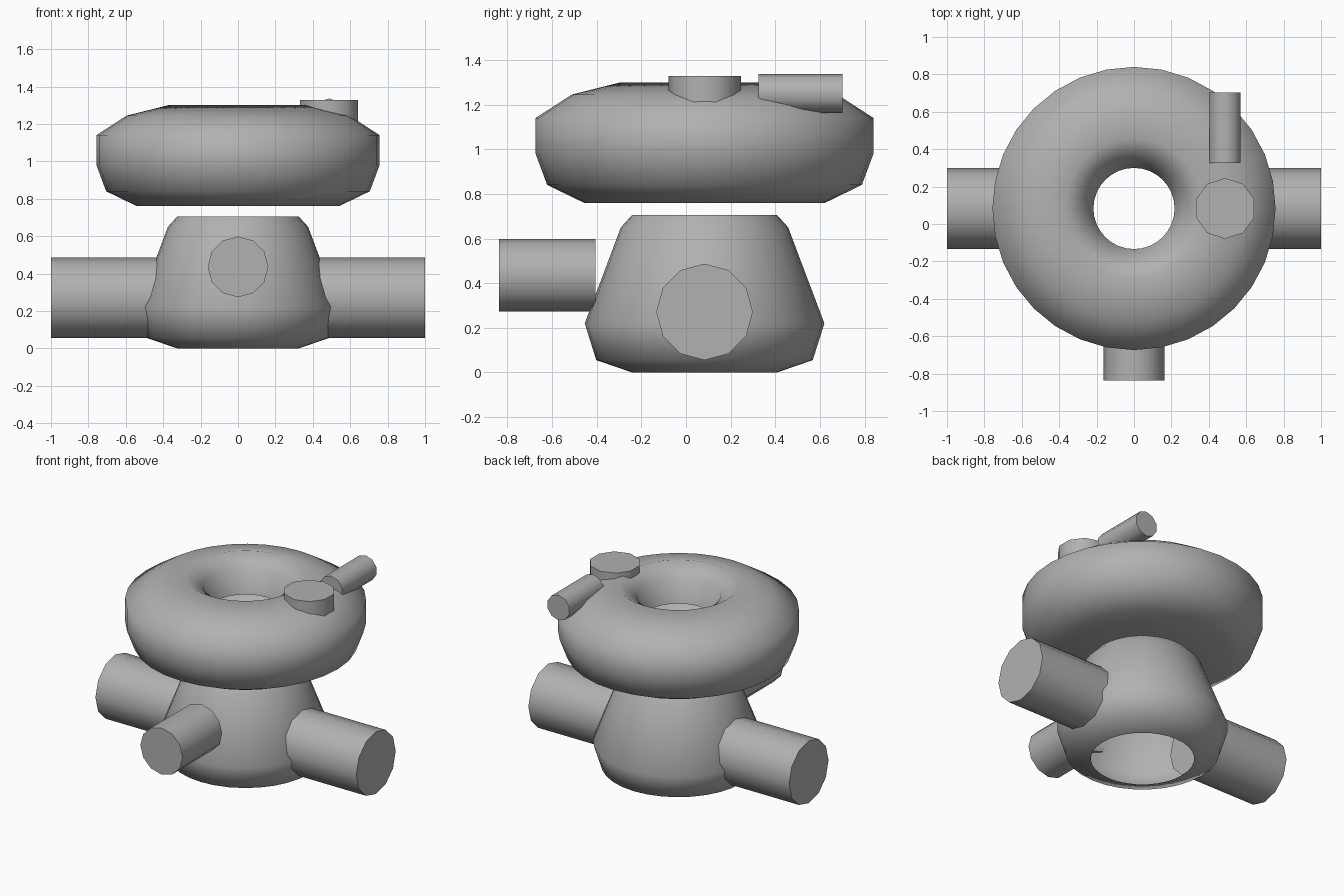
import bpy, math
from mathutils import Vector

if "Cube" in bpy.data.objects:
    bpy.data.objects.remove(bpy.data.objects["Cube"])

CY = 0.083  # y of the main axis

# one mid grey for every part
grey = bpy.data.materials.new("mid_grey")
grey.diffuse_color = (0.44, 0.44, 0.44, 1)
grey.use_nodes = True
grey.node_tree.nodes["Principled BSDF"].inputs["Base Color"].default_value = grey.diffuse_color


def finish(ob, angle):
    ob.data.materials.append(grey)
    bpy.ops.object.select_all(action='DESELECT')
    ob.select_set(True)
    bpy.context.view_layer.objects.active = ob
    bpy.ops.object.shade_smooth_by_angle(angle=math.radians(angle))


def lathe(name, profile, sides=32):
    """Open shell: (radius, z) points turned round the main axis."""
    verts = [(r * math.cos(math.tau * j / sides), CY + r * math.sin(math.tau * j / sides), z)
             for r, z in profile for j in range(sides)]
    faces = [(i * sides + j, i * sides + (j + 1) % sides,
              (i + 1) * sides + (j + 1) % sides, (i + 1) * sides + j)
             for i in range(len(profile) - 1) for j in range(sides)]
    mesh = bpy.data.meshes.new(name)
    mesh.from_pydata(verts, [], faces)
    ob = bpy.data.objects.new(name, mesh)
    bpy.context.collection.objects.link(ob)
    finish(ob, 75)


def rod(name, start, end, radius, sides):
    """Capped cylinder between two points."""
    a, b = Vector(start), Vector(end)
    d = b - a
    bpy.ops.mesh.primitive_cylinder_add(vertices=sides, radius=radius, depth=d.length,
                                        location=(a + b) / 2)
    ob = bpy.context.object
    ob.name = ob.data.name = name
    if abs(d.x) > 0.01:
        ob.rotation_euler = (0, math.pi / 2, 0)
    elif abs(d.y) > 0.01:
        ob.rotation_euler = (math.pi / 2, 0, 0)
    finish(ob, 50)


# hollow base, open at top and bottom
lathe("base_shell", [(0.325, 0), (0.485, 0.055), (0.537, 0.22), (0.435, 0.49),
                     (0.375, 0.65), (0.325, 0.705)])

# ring floating above the base
lathe("upper_ring", [(0.217, 0.76), (0.54, 0.76), (0.705, 0.84), (0.757, 0.98),
                     (0.757, 1.14), (0.595, 1.245), (0.375, 1.30),
                     (0.267, 1.23), (0.217, 1.07)])

# side and front pipes
for side, s in (("right", 1), ("left", -1)):
    rod(side + "_pipe", (s * 0.41, CY, 0.271), (s * 1.0, CY, 0.271), 0.216, 12)
rod("front_pipe", (0, -0.405, 0.436), (0, -0.838, 0.436), 0.162, 12)

# round button and small peg on the ring
rod("top_button", (0.487, CY, 1.17), (0.487, CY, 1.327), 0.1625, 10)
rod("top_peg", (0.487, 0.325, 1.249), (0.487, 0.702, 1.249), 0.087, 10)
